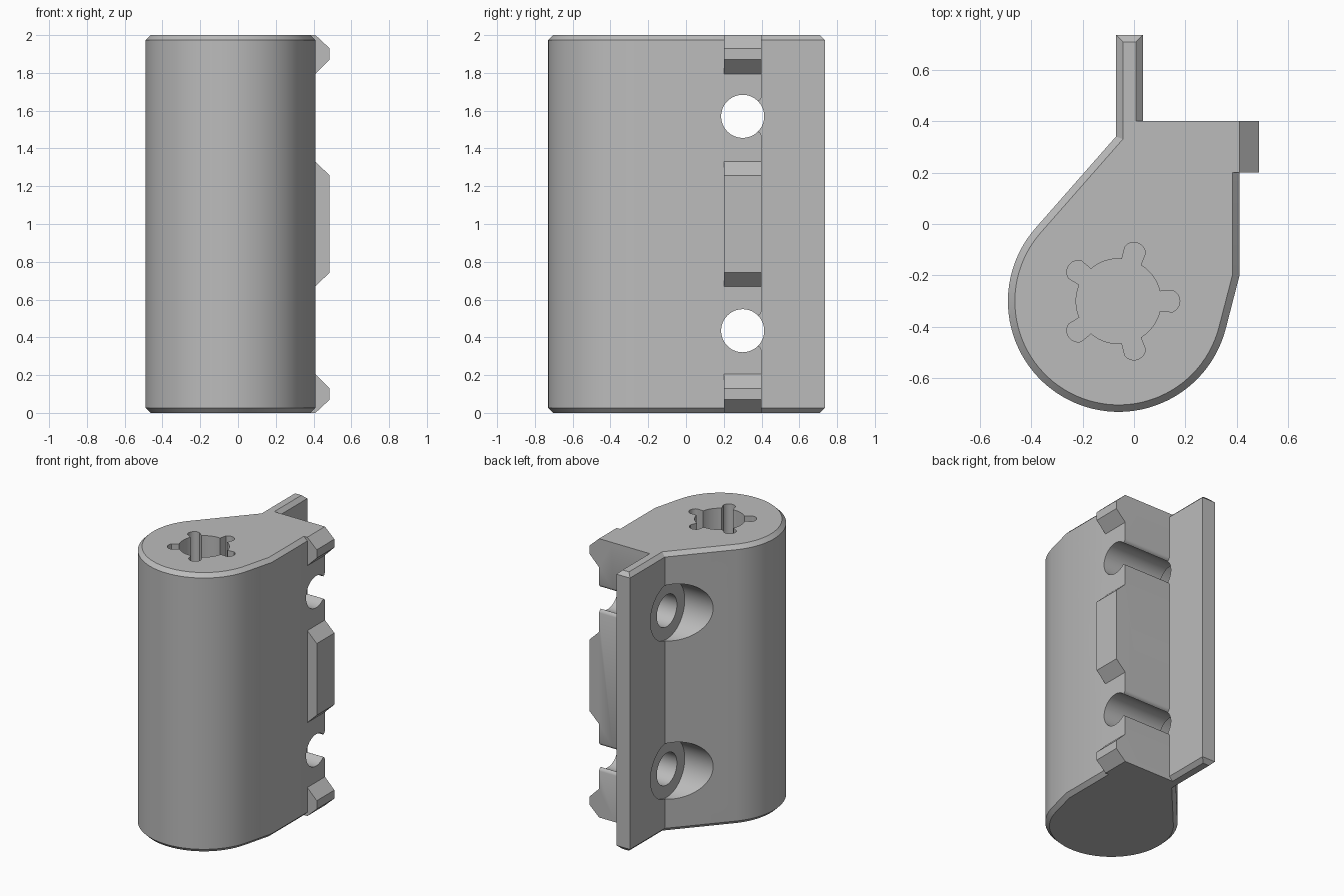
import bpy, bmesh, math
from mathutils import Vector, Matrix

cube = bpy.data.objects.get("Cube")
if cube:
    bpy.data.objects.remove(cube)

grey = bpy.data.materials.new("light_grey")
grey.use_nodes = True
colour = (0.5, 0.5, 0.5, 1)
grey.diffuse_color = colour
grey.node_tree.nodes["Principled BSDF"].inputs["Base Color"].default_value = colour


def loft(name, rings):
    """Solid through rings of 3D points, capped at both ends."""
    bm = bmesh.new()
    loops = [[bm.verts.new(p) for p in ring] for ring in rings]
    for a, b in zip(loops, loops[1:]):
        for i in range(len(a)):
            j = (i + 1) % len(a)
            bm.faces.new((a[i], a[j], b[j], b[i]))
    bm.faces.new(loops[0][::-1])
    bm.faces.new(loops[-1])
    bmesh.ops.recalc_face_normals(bm, faces=bm.faces)
    mesh = bpy.data.meshes.new(name)
    bm.to_mesh(mesh)
    bm.free()
    mesh.materials.append(grey)
    obj = bpy.data.objects.new(name, mesh)
    bpy.context.collection.objects.link(obj)
    return obj


def rod(name, x0, x1, y, z, radius):
    ring = [(y + radius * math.cos(t), z + radius * math.sin(t))
            for t in (math.tau * i / 64 for i in range(64))]
    return loft(name, [[(x, *p) for p in ring] for x in (x0, x1)])


def combine(target, other, operation):
    mod = target.modifiers.new(operation, 'BOOLEAN')
    mod.operation, mod.solver, mod.object = operation, 'EXACT', other
    bpy.context.view_layer.objects.active = target
    bpy.ops.object.modifier_apply(modifier=mod.name)
    bpy.data.objects.remove(other)


def inset(points, amounts):
    """Move each edge of a counter-clockwise outline inwards by its own amount."""
    result = []
    for i, p in enumerate(points):
        before = (p - points[i - 1]).normalized()
        after = (points[(i + 1) % len(points)] - p).normalized()
        m = Matrix(((-before.y, before.x), (-after.y, after.x)))
        result.append(p + m.inverted() @ Vector((amounts[i - 1], amounts[i])))
    return result


# Teardrop body with a rear fin, chamfered at top and bottom
centre, radius, bevel = Vector((-0.06, -0.30)), 0.43, 0.027
corners = [Vector(p) for p in ((0.41, -0.2), (0.41, 0.4), (0.035, 0.4),
                               (0.035, 0.735), (-0.07, 0.735), (-0.07, 0.34))]


def tangent_angle(point, side):
    v = point - centre
    return math.atan2(v.y, v.x) + side * math.acos(radius / v.length)


start = tangent_angle(corners[-1], 1)
end = tangent_angle(corners[0], -1) + math.tau
steps = 56
arc = [centre + radius * Vector((math.cos(t), math.sin(t)))
       for t in (start + (end - start) * i / steps for i in range(steps + 1))]
outline = arc + corners
amounts = [bevel] * len(outline)
amounts[len(arc) + 1] = 0          # the rear wall keeps a square edge
small = inset(outline, amounts)
body = loft("hinge_body", [[(p.x, p.y, z) for p in ring] for ring, z in
                           ((small, 0), (outline, bevel), (outline, 2 - bevel), (small, 2))])

# Toothed strip along the rear corner, mirrored about mid height
half = [(0.41, 0), (0.485, 0.07), (0.485, 0.13), (0.41, 0.205), (0.41, 0.67), (0.485, 0.743)]
strip = [(0.3, 0)] + half + [(x, 2 - z) for x, z in half[::-1]] + [(0.3, 2)]
combine(body, loft("toothed_strip", [[(x, y, z) for x, z in strip] for y in (0.2, 0.4)]), 'UNION')

# Cross holes with counterbores and a flared slot through the rear wall
flare = [(0.37, 0.08), (0.382, 0.08), (0.39, 0.085), (0.396, 0.092), (0.401, 0.105), (0.45, 0.105)]
for z in (0.435, 1.57):
    combine(body, rod("hole_cutter", -0.6, 0.6, 0.3, z, 0.114), 'DIFFERENCE')
    combine(body, rod("counterbore_cutter", -0.6, -0.058, 0.3, z, 0.203), 'DIFFERENCE')
    slot = [(y, z + h) for y, h in flare] + [(y, z - h) for y, h in flare[::-1]]
    combine(body, loft("slot_cutter", [[(x, *p) for p in slot] for x in (0.035, 0.6)]), 'DIFFERENCE')

# Blind five-lobed socket in the top
star = []
for i in range(160):
    t = math.tau * i / 160
    sector = math.tau / 5
    phi = (t + sector / 2) % sector - sector / 2
    reach = 0.045 ** 2 - (0.193 * math.sin(phi)) ** 2
    r = 0.193 * math.cos(phi) + math.sqrt(reach) if reach > 0 else 0.165
    star.append(centre + r * Vector((math.cos(t), math.sin(t))))
combine(body, loft("socket_cutter", [[(p.x, p.y, z) for p in star] for z in (0.9, 2.1)]), 'DIFFERENCE')

# Smooth curves, sharp edges
bpy.ops.object.select_all(action='DESELECT')
body.select_set(True)
bpy.context.view_layer.objects.active = body
bpy.ops.object.shade_smooth_by_angle(angle=math.radians(25))
